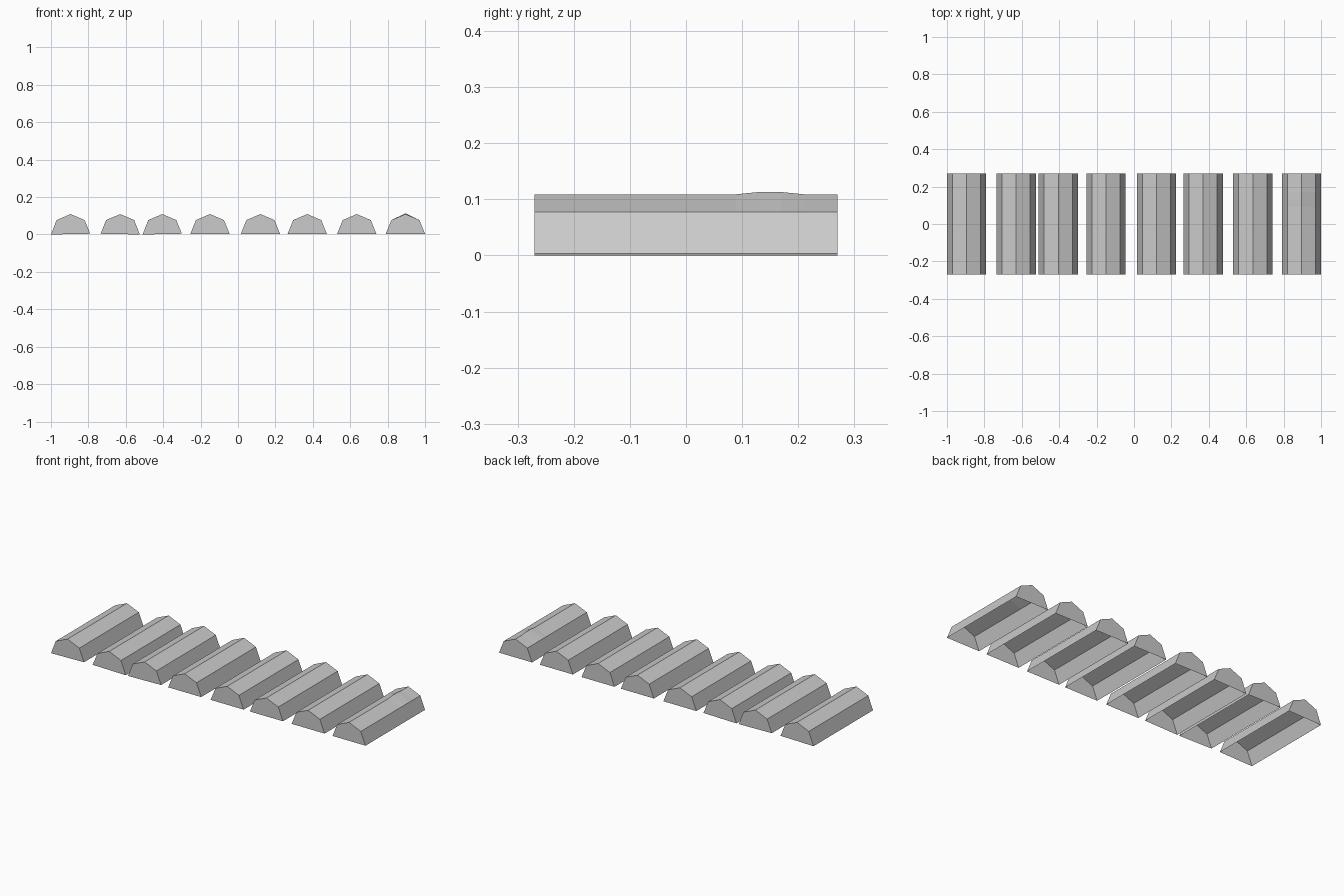
import bpy
import bmesh

cube = bpy.data.objects.get("Cube")
if cube:
    bpy.data.objects.remove(cube, do_unlink=True)

grey = bpy.data.materials.new("plain_grey")
grey.use_nodes = True
colour = (0.6, 0.6, 0.6, 1.0)
grey.diffuse_color = colour
grey.node_tree.nodes["Principled BSDF"].inputs["Base Color"].default_value = colour

HALF_LENGTH = 0.27
FOOT, SHOULDER = 0.105, 0.075      # half widths
SHOULDER_Z, RIDGE_Z = 0.077, 0.109


def profile(y, feet, lift):
    """Five-point cross-section: foot, shoulder, ridge, shoulder, foot."""
    return [(-FOOT, y, feet[0]), (-SHOULDER, y, SHOULDER_Z),
            (0, y, RIDGE_Z + lift),
            (SHOULDER, y, SHOULDER_Z), (FOOT, y, feet[1])]


def ridged_slat(name, x, feet, stations):
    """Hollow ridged bar, closed at both ends and open underneath."""
    bm = bmesh.new()
    rows = [[bm.verts.new(p) for p in profile(y, feet, lift)]
            for y, lift in stations]
    for near, far in zip(rows, rows[1:]):
        for i in range(len(near) - 1):
            bm.faces.new((near[i], near[i + 1], far[i + 1], far[i]))
    bm.faces.new(rows[0][::-1])
    bm.faces.new(rows[-1])
    mesh = bpy.data.meshes.new(name)
    bm.to_mesh(mesh)
    bm.free()
    mesh.materials.append(grey)
    obj = bpy.data.objects.new(name, mesh)
    obj.location.x = x
    bpy.context.collection.objects.link(obj)


# Unevenly spaced row; the first three lean very slightly
centres = [-0.895, -0.63, -0.405, -0.15, 0.12, 0.37, 0.635, 0.895]
leaning_feet = {0: (0, 0.004), 1: (0.004, 0), 2: (0, 0.004)}
straight = [(-HALF_LENGTH, 0), (HALF_LENGTH, 0)]
# Small swelling on the ridge of the last slat
swollen = [straight[0], (0.09, 0), (0.13, 0.004), (0.17, 0.004),
           (0.21, 0), straight[1]]

for i, x in enumerate(centres):
    last = i == len(centres) - 1
    ridged_slat(f"ridged_slat_{i + 1}", x,
                leaning_feet.get(i, (0.003, 0.003)),
                swollen if last else straight)
